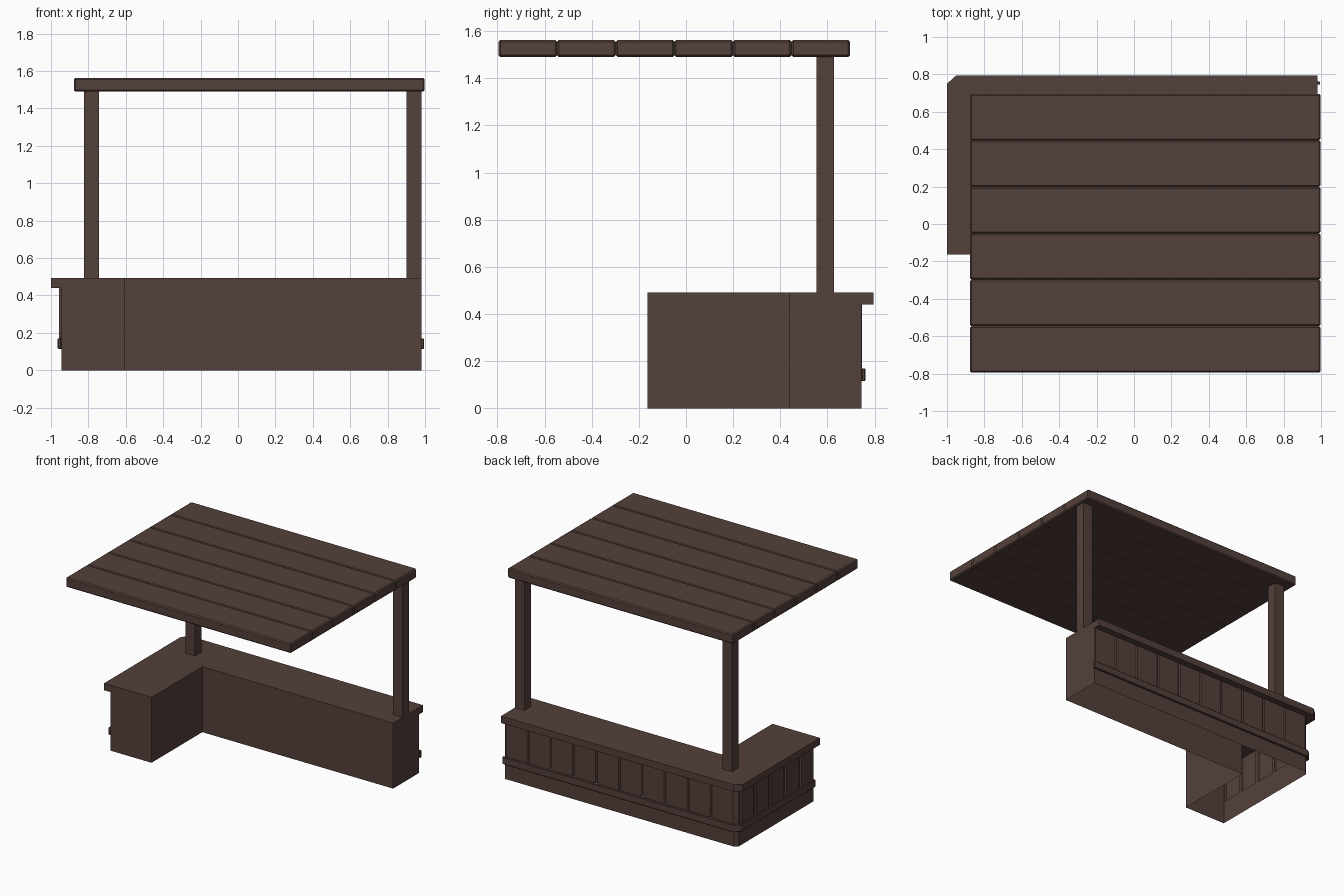
import bpy, bmesh

if "Cube" in bpy.data.objects:
    bpy.data.objects.remove(bpy.data.objects["Cube"])

wood = bpy.data.materials.new("dark_brown_wood")
wood.diffuse_color = (0.089, 0.052, 0.043, 1)
wood.use_nodes = True
wood.node_tree.nodes["Principled BSDF"].inputs["Base Color"].default_value = wood.diffuse_color


def finish(name, bm, bevel=0):
    bmesh.ops.remove_doubles(bm, verts=bm.verts, dist=1e-5)
    bmesh.ops.recalc_face_normals(bm, faces=bm.faces)
    me = bpy.data.meshes.new(name)
    bm.to_mesh(me)
    bm.free()
    me.materials.append(wood)
    ob = bpy.data.objects.new(name, me)
    bpy.context.collection.objects.link(ob)
    if bevel:
        m = ob.modifiers.new("bevel", 'BEVEL')
        m.width = bevel
        m.segments = 1
    return ob


def sheet(bm, pts, z0, z1, closed=False):
    """vertical wall following a plan path"""
    n = len(pts)
    for i in range(n if closed else n - 1):
        a, b = pts[i], pts[(i + 1) % n]
        bm.faces.new([bm.verts.new(p) for p in
                      ((*a, z0), (*b, z0), (*b, z1), (*a, z1))])


def prism(name, pts, z0, z1, bevel=0):
    bm = bmesh.new()
    sheet(bm, pts, z0, z1, True)
    for z in (z0, z1):
        bm.faces.new([bm.verts.new((*p, z)) for p in pts])
    return finish(name, bm, bevel)


def box(name, x0, x1, y0, y1, z0, z1, bevel=0):
    return prism(name, [(x0, y0), (x1, y0), (x1, y1), (x0, y1)], z0, z1, bevel)


# counter walls: L-shaped, open underneath
inner = [(-.945, -.163), (-.605, -.163), (-.605, .44), (.982, .44), (.982, .745)]
outer = [(.982, .745), (-.92, .745), (-.945, .72), (-.945, -.163)]
bm = bmesh.new()
sheet(bm, inner, 0, .44)
sheet(bm, outer, 0, .17)
finish("counter_walls", bm)

# plank cladding between trim and top, with grooves
path = []
n = 10
w = 1.902 / n
for i in range(n):
    x = .982 - i * w
    path += [(x, .741), (x - .008, .747), (x - w + .008, .747), (x - w, .741)]
path += [(-.92, .745), (-.945, .72)]
n = 5
w = .883 / n
for i in range(n):
    y = .72 - i * w
    path += [(-.945, y - .012), (-.957, y - .016),
             (-.957, y - w + .016), (-.945, y - w + .012)]
path.append((-.945, -.163))
bm = bmesh.new()
sheet(bm, path, .17, .44)
finish("plank_cladding", bm)

# counter top with overhang and cut corner
prism("counter_top", [(-1, -.163), (-.605, -.163), (-.605, .44), (.982, .44),
                      (.982, .795), (-.95, .795), (-1, .75)], .44, .492)

# trim rail around the outside
prism("trim_rail", [(-.945, -.163), (-.945, .72), (-.92, .745), (.995, .745),
                    (.995, .762), (-.928, .762), (-.965, .728), (-.965, -.163)],
      .115, .17, .004)

# posts
for side, x in (("left", -.823), ("right", .902)):
    box(side + "_post", x, x + .08, .553, .628, .49, 1.5)

# roof planks
for i in range(6):
    y = -.795 + i * .2485
    box(f"roof_plank_{i + 1}", -.877, .997, y, y + .2485, 1.49, 1.563, .008)
